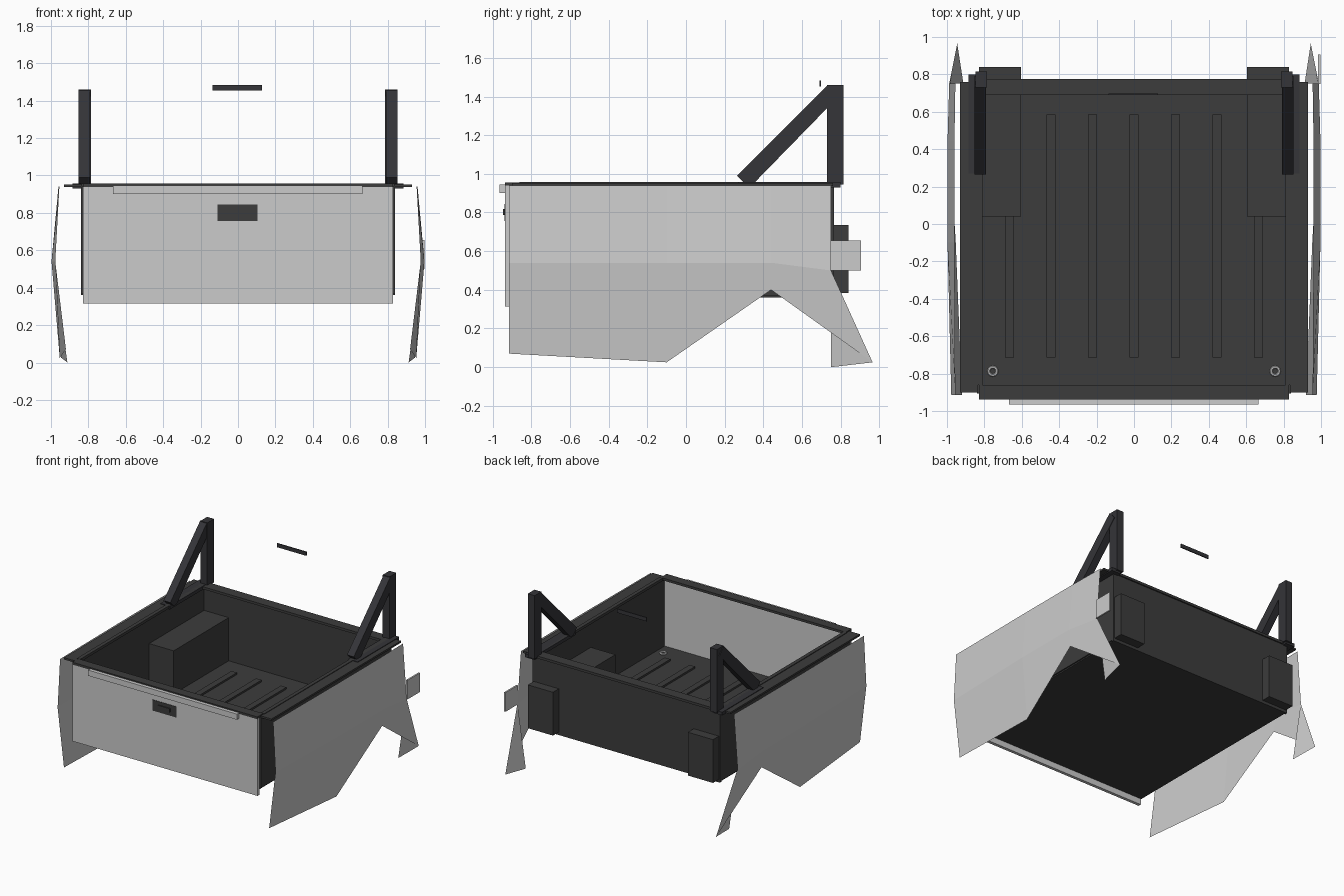
import bpy, bmesh, math

if "Cube" in bpy.data.objects:
    bpy.data.objects.remove(bpy.data.objects["Cube"])


def material(name, rgb):
    m = bpy.data.materials.new(name)
    m.diffuse_color = (*rgb, 1)
    m.use_nodes = True
    m.node_tree.nodes["Principled BSDF"].inputs["Base Color"].default_value = m.diffuse_color
    return m


LINER = material("bed_liner", (0.045, 0.045, 0.045))
BAR = material("bar_black", (0.035, 0.035, 0.04))


def mesh_object(name, verts, faces, mat=None, solid=True):
    bm = bmesh.new()
    vs = [bm.verts.new(v) for v in verts]
    for f in faces:
        bm.faces.new([vs[i] for i in f])
    if solid:
        bmesh.ops.recalc_face_normals(bm, faces=bm.faces)
    me = bpy.data.meshes.new(name)
    bm.to_mesh(me)
    bm.free()
    if mat:
        me.materials.append(mat)
    ob = bpy.data.objects.new(name, me)
    bpy.context.collection.objects.link(ob)
    return ob


def extrude_x(name, profile, x0, x1, mat=None):
    n = len(profile)
    verts = [(x, y, z) for x in (x0, x1) for y, z in profile]
    faces = [tuple(range(n)), tuple(range(n, 2 * n))]
    faces += [(i, (i + 1) % n, n + (i + 1) % n, n + i) for i in range(n)]
    return mesh_object(name, verts, faces, mat)


def box(name, x, y, z, mat=None):
    return extrude_x(name, [(y[0], z[0]), (y[1], z[0]), (y[1], z[1]), (y[0], z[1])], x[0], x[1], mat)


def mirror(ob):
    ob.modifiers.new("mirror", "MIRROR").use_axis[0] = True
    return ob


# Bed tub: floor, walls and wheel wells that pass through the rear wall
box("bed_floor", (-0.83, 0.83), (-0.905, 0.76), (0.36, 0.385), LINER)
mirror(box("bed_side_wall", (0.825, 0.84), (-0.905, 0.76), (0.37, 0.94), LINER))
box("bed_rear_wall", (-0.84, 0.84), (0.745, 0.765), (0.36, 0.94), LINER)
mirror(box("wheel_well", (0.605, 0.83), (0.04, 0.84), (0.384, 0.735), LINER))

# Raised floor ribs
for i in range(-3, 4):
    end = 0.05 if abs(i) == 3 else 0.585
    box("floor_rib", (i * 0.222 - 0.025, i * 0.222 + 0.025), (-0.715, end), (0.383, 0.4), LINER)

# Rails around the top
mirror(box("side_rail", (0.835, 0.93), (-0.9, 0.76), (0.937, 0.952), LINER))
mirror(box("inner_rail", (0.81, 0.84), (-0.862, 0.78), (0.935, 0.957), LINER))
box("rear_rail", (-0.81, 0.81), (0.69, 0.775), (0.935, 0.955), LINER)

# Tailgate with cap, spoiler lip and handle
box("tailgate", (-0.83, 0.83), (-0.935, -0.91), (0.315, 0.94))
box("tailgate_cap", (-0.83, 0.83), (-0.937, -0.862), (0.937, 0.956), LINER)
box("tailgate_lip", (-0.668, 0.665), (-0.965, -0.93), (0.9, 0.946))
box("handle_plate", (-0.11, 0.105), (-0.938, -0.93), (0.757, 0.845), LINER)
box("handle_grip", (-0.055, 0.05), (-0.946, -0.935), (0.787, 0.817), LINER)

# Roll bar legs and third brake light
mirror(box("bar_foot", (0.80, 0.885), (0.27, 0.8), (0.93, 0.957), BAR))
mirror(box("bar_post", (0.787, 0.848), (0.73, 0.815), (0.945, 1.46), BAR))
mirror(extrude_x("bar_brace", [(0.265, 0.99), (0.31, 0.945), (0.345, 0.945), (0.735, 1.345),
                               (0.79, 1.4), (0.735, 1.46)], 0.792, 0.853, BAR))
box("brake_light", (-0.135, 0.128), (0.69, 0.698), (1.453, 1.484), BAR)

# Tie-down rings on the floor
for s in (-1, 1):
    bpy.ops.mesh.primitive_torus_add(location=(s * 0.755, -0.787, 0.393), major_radius=0.022,
                                     minor_radius=0.008, major_segments=12, minor_segments=6)
    bpy.context.object.name = "tie_down_ring"

# Bent outer body panel: top, crease and bottom points per column, then the rear tip
columns = [(-0.915, 0.955, 0.977, 0.92, 0.07), (-0.1, 0.96, 0.997, 0.953, 0.025),
           (0.44, 0.96, 0.997, 0.985, 0.40)]
verts = []
for y, xt, xm, xb, zb in columns:
    verts += [(xt, y, 0.94), (xm, y, 0.54), (xb, y, zb)]
verts += [(0.955, 0.75, 0.94), (0.988, 0.75, 0.5), (0.945, 0.965, 0.025)]
faces = [(3 * c + r, 3 * c + r + 1, 3 * c + r + 4, 3 * c + r + 3) for c in range(3) for r in range(2)]
mirror(mesh_object("outer_panel", verts, faces, solid=False))

# Inward flap behind the wheel arch, and the fuel door
mirror(mesh_object("rear_flap", [(0.985, 0.75, 0.5), (0.912, 0.75, 0.0), (0.945, 0.965, 0.025)],
                   [(0, 1, 2)], solid=False))
box("fuel_door", (0.985, 0.998), (0.748, 0.905), (0.5, 0.655))
